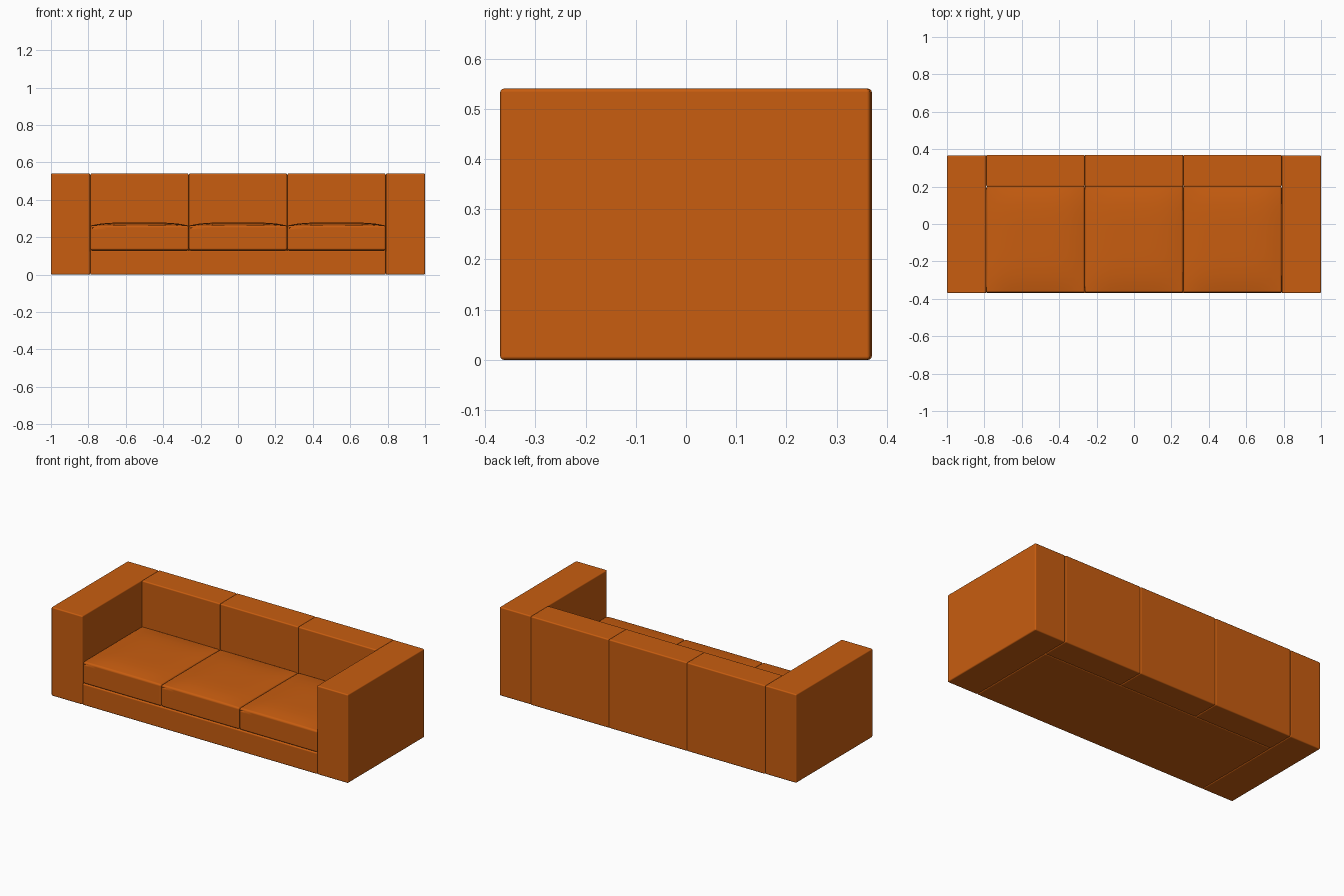
import bpy, bmesh

if "Cube" in bpy.data.objects:
    bpy.data.objects.remove(bpy.data.objects["Cube"])

mat = bpy.data.materials.new("orange_upholstery")
mat.diffuse_color = (0.58, 0.11, 0.005, 1)
mat.use_nodes = True
mat.node_tree.nodes["Principled BSDF"].inputs["Base Color"].default_value = mat.diffuse_color


def block(name, lo, hi, bevel, crown=0.0):
    """Rounded box between two corners; crown puffs up the top face."""
    bm = bmesh.new()
    bmesh.ops.create_cube(bm, size=1)
    if crown:
        bmesh.ops.subdivide_edges(bm, edges=bm.edges[:], cuts=11, use_grid_fill=True)
    for v in bm.verts:
        u, w = 2 * v.co.x, 2 * v.co.y
        puff = crown * (1 - u ** 4) * (1 - w ** 4) if v.co.z > 0.49 else 0
        for i in range(3):
            v.co[i] = lo[i] + (v.co[i] + 0.5) * (hi[i] - lo[i])
        v.co.z += puff
    mesh = bpy.data.meshes.new(name)
    bm.to_mesh(mesh)
    bm.free()
    ob = bpy.data.objects.new(name, mesh)
    bpy.context.collection.objects.link(ob)
    mesh.materials.append(mat)
    mod = ob.modifiers.new("rounded_edges", 'BEVEL')
    mod.width, mod.segments = bevel, 3
    mod.limit_method, mod.angle_limit = 'ANGLE', 0.9
    mod.harden_normals = True
    bpy.ops.object.select_all(action='DESELECT')
    ob.select_set(True)
    bpy.context.view_layer.objects.active = ob
    bpy.ops.object.shade_smooth_by_angle(angle=0.7)
    return ob


INNER = 0.79            # inside face of the arms
W = 2 * INNER / 3       # width of one seat

# Arms
block("left_arm", (-1, -0.37, 0), (-INNER, 0.367, 0.54), 0.007)
block("right_arm", (INNER, -0.37, 0), (1, 0.367, 0.54), 0.007)

# Base under the seats
block("base", (-INNER, -0.37, 0), (INNER, 0.2, 0.13), 0.007)

# Three back panels and three crowned seat cushions
for i in range(3):
    x0 = -INNER + i * W
    block(f"back_panel_{i + 1}", (x0, 0.2, 0), (x0 + W, 0.37, 0.54), 0.007)
    block(f"seat_cushion_{i + 1}", (x0, -0.367, 0.13), (x0 + W, 0.203, 0.262),
          0.012, crown=0.017)
